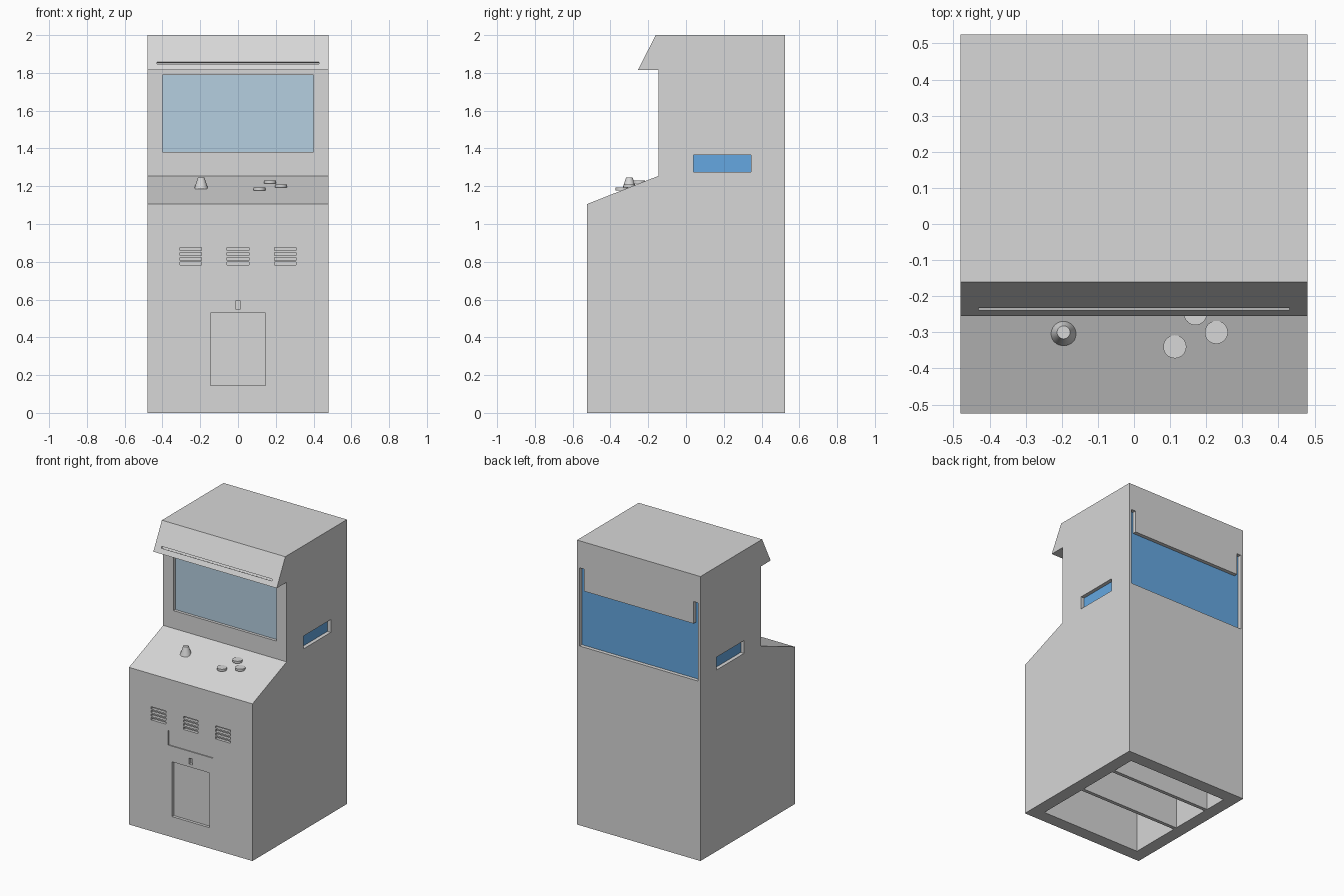
import bpy, bmesh, math

if "Cube" in bpy.data.objects:
    bpy.data.objects.remove(bpy.data.objects["Cube"])


def material(name, rgb):
    m = bpy.data.materials.new(name)
    m.diffuse_color = (*rgb, 1)
    m.use_nodes = True
    m.node_tree.nodes["Principled BSDF"].inputs["Base Color"].default_value = m.diffuse_color
    return m


GREY = material("cabinet grey", (0.68, 0.68, 0.68))
BLUE = material("recess blue", (0.13, 0.39, 0.75))
GLASS = material("screen glass", (0.46, 0.62, 0.745))


def add_prism(bm, profile, x0, x1):
    """Extrude a (y, z) profile from x0 to x1."""
    a = [bm.verts.new((x0, y, z)) for y, z in profile]
    b = [bm.verts.new((x1, y, z)) for y, z in profile]
    bm.faces.new(a)
    bm.faces.new(b[::-1])
    n = len(a)
    for i in range(n):
        j = (i + 1) % n
        bm.faces.new((a[i], b[i], b[j], a[j]))


def add_box(bm, x0, x1, y0, y1, z0, z1):
    add_prism(bm, [(y0, z0), (y1, z0), (y1, z1), (y0, z1)], x0, x1)


def finish(bm, name, mat):
    bmesh.ops.recalc_face_normals(bm, faces=bm.faces)
    me = bpy.data.meshes.new(name)
    bm.to_mesh(me)
    bm.free()
    me.materials.append(mat)
    ob = bpy.data.objects.new(name, me)
    bpy.context.collection.objects.link(ob)
    return ob


def box(name, mat, *dims):
    bm = bmesh.new()
    add_box(bm, *dims)
    return finish(bm, name, mat)


def cone(name, x, y, z0, z1, r0, r1):
    bm = bmesh.new()
    bmesh.ops.create_cone(bm, cap_ends=True, segments=32, radius1=r0, radius2=r1, depth=z1 - z0)
    bmesh.ops.translate(bm, verts=bm.verts, vec=(x, y, (z0 + z1) / 2))
    ob = finish(bm, name, GREY)
    bpy.context.view_layer.objects.active = ob
    ob.select_set(True)
    bpy.ops.object.shade_smooth_by_angle(angle=math.radians(35))
    ob.select_set(False)


FRONT, BACK, SCREEN, HALF = -0.525, 0.525, -0.145, 0.48

# Cabinet silhouette
bm = bmesh.new()
add_prism(bm, [(FRONT, 0), (BACK, 0), (BACK, 2), (-0.16, 2), (-0.255, 1.815),
               (SCREEN, 1.815), (SCREEN, 1.255), (FRONT, 1.105)], -HALF, HALF)
cabinet = finish(bm, "cabinet", GREY)

cut = bmesh.new()
# Underside bays, leaving two cross partitions
for y0, y1 in ((-0.435, -0.065), (-0.04, 0.245), (0.27, 0.435)):
    add_box(cut, -0.39, 0.39, y0, y1, -0.1, 1.0)
# Screen recess and rear hatch recess
add_box(cut, -0.4, 0.4, -0.2, SCREEN + 0.025, 1.38, 1.79)
add_box(cut, -0.46, 0.46, BACK - 0.03, 0.6, 1.26, 1.81)
# Side hand holds
for s in (-1, 1):
    add_box(cut, *sorted((s * 0.45, s * 0.6)), 0.04, 0.345, 1.275, 1.365)
# Front door, lock slot, shallow plate recess
for hw, z0, z1, d in ((0.145, 0.145, 0.53, 0.02), (0.013, 0.55, 0.592, 0.02),
                      (0.175, 0.64, 0.744, 0.007)):
    add_box(cut, -hw, hw, -0.6, FRONT + d, z0, z1)
# Speaker vents
for cx in (-0.25, 0, 0.25):
    for k in range(4):
        z = 0.782 + k * 0.0255
        add_box(cut, cx - 0.058, cx + 0.058, -0.6, FRONT + 0.02, z, z + 0.016)
# Groove along the header
ny, nz = -0.89, 0.457
ty, tz = 0.457, 0.89
py, pz = -0.236, 1.852
add_prism(cut, [(py + a * ty + b * ny, pz + a * tz + b * nz)
                for a, b in ((-0.006, -0.01), (0.006, -0.01), (0.006, 0.02), (-0.006, 0.02))],
          -0.43, 0.43)
cutter = finish(cut, "recess_cutter", GREY)
cutter.hide_render = True

mod = cabinet.modifiers.new("recesses", "BOOLEAN")
mod.operation = "DIFFERENCE"
mod.solver = "EXACT"
mod.object = cutter
bpy.context.view_layer.objects.active = cabinet
bpy.ops.object.modifier_apply(modifier="recesses")
bpy.data.objects.remove(cutter)

# Coloured plates at the recess floors
box("screen", GLASS, -0.4, 0.4, SCREEN + 0.02, SCREEN + 0.026, 1.38, 1.79)
box("rear_plate", BLUE, -0.46, 0.46, BACK - 0.031, BACK - 0.026, 1.26, 1.81)
for s, side in ((-1, "left"), (1, "right")):
    box(side + "_hand_hold", BLUE, *sorted((s * 0.449, s * 0.454)), 0.04, 0.345, 1.275, 1.365)

# Rear flap over the top of the hatch
box("rear_flap", GREY, -0.427, 0.427, BACK - 0.029, BACK, 1.655, 1.81)

# Joystick and buttons on the sloped control panel
cone("joystick", -0.195, -0.30, 1.185, 1.245, 0.037, 0.018)
for i, (x, y) in enumerate(((0.113, -0.34), (0.228, -0.30), (0.17, -0.248))):
    z = 1.105 + (y - FRONT) * 0.15 / 0.38
    cone(f"button_{i + 1}", x, y, z, z + 0.016, 0.032, 0.032)
